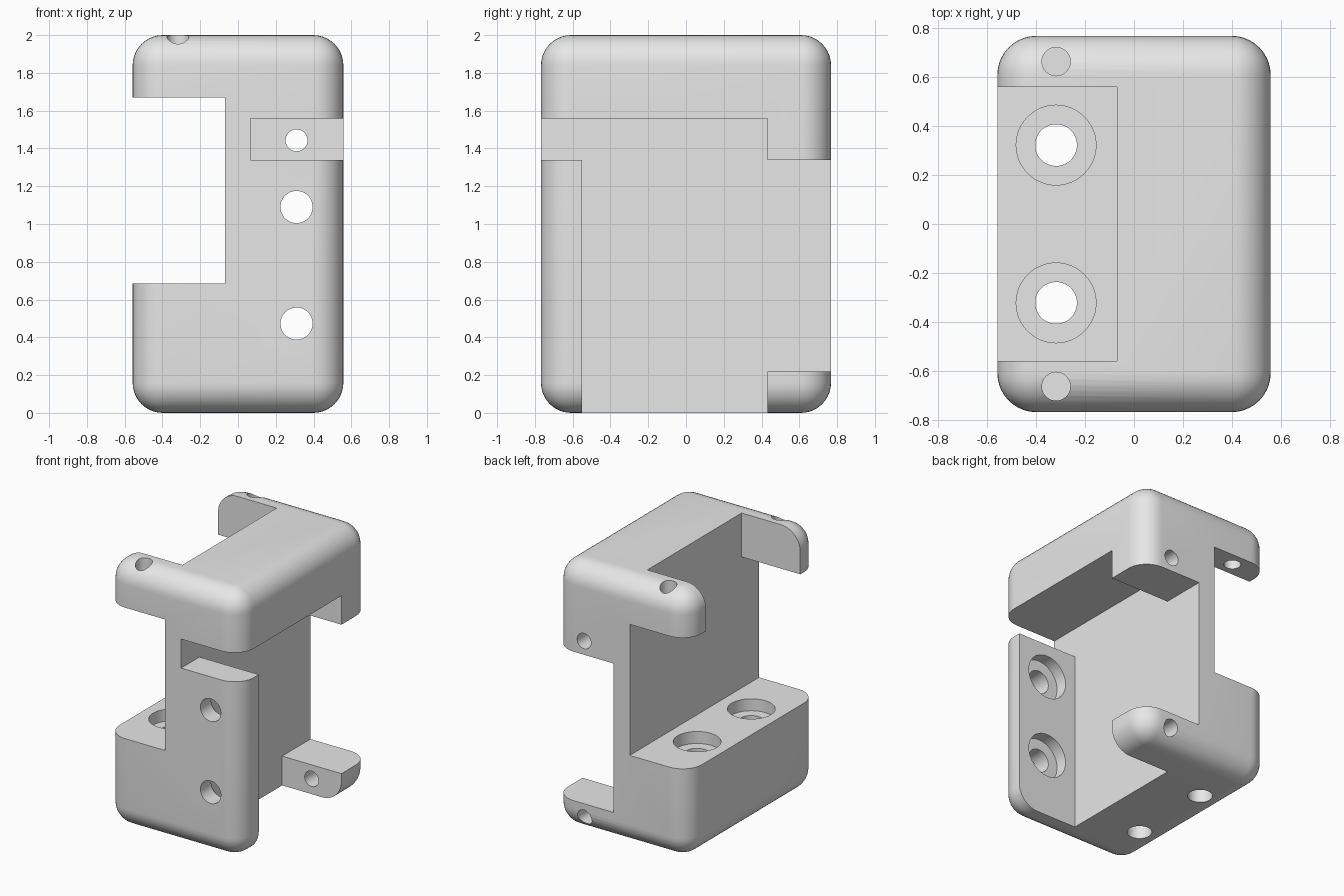
import bpy
from math import radians
from mathutils import Vector

if "Cube" in bpy.data.objects:
    bpy.data.objects.remove(bpy.data.objects["Cube"], do_unlink=True)

HX, HY, H = 0.558, 0.768, 2.0   # half width, half depth, height
FILLET = 0.16
LEFT_X, RIGHT_X = -0.07, 0.065  # faces of the central web
FAR = 1.5                       # clear of the body
BOLT, BORE, PIN = 0.085, 0.163, 0.058
BORE_DEPTH = 0.09

grey = bpy.data.materials.new("light grey")
grey.use_nodes = True
grey.diffuse_color = (0.8, 0.8, 0.8, 1)
grey.node_tree.nodes["Principled BSDF"].inputs["Base Color"].default_value = (0.8, 0.8, 0.8, 1)


def block(name, x, y, z):
    """Box given by its ranges along each axis."""
    low, high = Vector((x[0], y[0], z[0])), Vector((x[1], y[1], z[1]))
    bpy.ops.mesh.primitive_cube_add(size=1, location=(low + high) / 2)
    obj = bpy.context.object
    obj.name = name
    obj.scale = high - low
    bpy.ops.object.transform_apply(location=True, rotation=True, scale=True)
    obj.data.materials.append(grey)
    return obj


def rod(name, radius, start, end):
    """Cylinder between two points."""
    start, end = Vector(start), Vector(end)
    axis = end - start
    bpy.ops.mesh.primitive_cylinder_add(
        vertices=48, radius=radius, depth=axis.length, location=(start + end) / 2,
        rotation=axis.to_track_quat('Z', 'Y').to_euler())
    obj = bpy.context.object
    obj.name = name
    obj.data.materials.append(grey)
    return obj


# Rounded body
body = block("bracket_body", (-HX, HX), (-HY, HY), (0, H))
bevel = body.modifiers.new("fillet", 'BEVEL')
bevel.width = FILLET
bevel.segments = 10

cutters = [
    # Left side: open notch, with the top cut away between two arms
    block("left_notch", (-FAR, LEFT_X), (-FAR, FAR), (0.685, 1.67)),
    block("arm_gap", (-FAR, LEFT_X), (-0.56, 0.56), (1.2, 3)),
    # Right side: main pocket, front slot and rear opening
    block("right_pocket", (RIGHT_X, FAR), (-0.55, 0.432), (-1, 1.558)),
    block("front_slot", (RIGHT_X, FAR), (-FAR, 0), (1.34, 1.558)),
    block("rear_opening", (RIGHT_X, FAR), (0.3, FAR), (0.22, 1.34)),
]

# Counterbored bolt holes in the base, pin holes in the arms
X_HOLE = -0.318
for side in (-1, 1):
    y = side * 0.322
    cutters.append(rod("base_bolt", BOLT, (X_HOLE, y, -1), (X_HOLE, y, 1)))
    cutters.append(rod("base_bore", BORE, (X_HOLE, y, 0.685 - BORE_DEPTH), (X_HOLE, y, 1)))
    y = side * 0.663
    cutters.append(rod("arm_pin", PIN, (X_HOLE, y, 1.4), (X_HOLE, y, 3)))

# Counterbored bolt holes in the front wall, pin holes in the rear lugs
X_HOLE = 0.31
for z in (0.473, 1.09):
    cutters.append(rod("wall_bolt", BOLT, (X_HOLE, -FAR, z), (X_HOLE, -0.3, z)))
    cutters.append(rod("wall_bore", BORE, (X_HOLE, -0.55 - BORE_DEPTH, z), (X_HOLE, -0.3, z)))
for z in (0.115, 1.443):
    cutters.append(rod("lug_pin", PIN, (X_HOLE, 0.2, z), (X_HOLE, FAR, z)))

for cutter in cutters:
    cut = body.modifiers.new(cutter.name, 'BOOLEAN')
    cut.operation = 'DIFFERENCE'
    cut.solver = 'EXACT'
    cut.object = cutter

# Bake the cuts, drop the cutters and smooth the rounded faces
bpy.ops.object.select_all(action='DESELECT')
body.select_set(True)
bpy.context.view_layer.objects.active = body
for name in [m.name for m in body.modifiers]:
    bpy.ops.object.modifier_apply(modifier=name)
for cutter in cutters:
    bpy.data.objects.remove(cutter, do_unlink=True)
bpy.ops.object.shade_smooth_by_angle(angle=radians(30))
